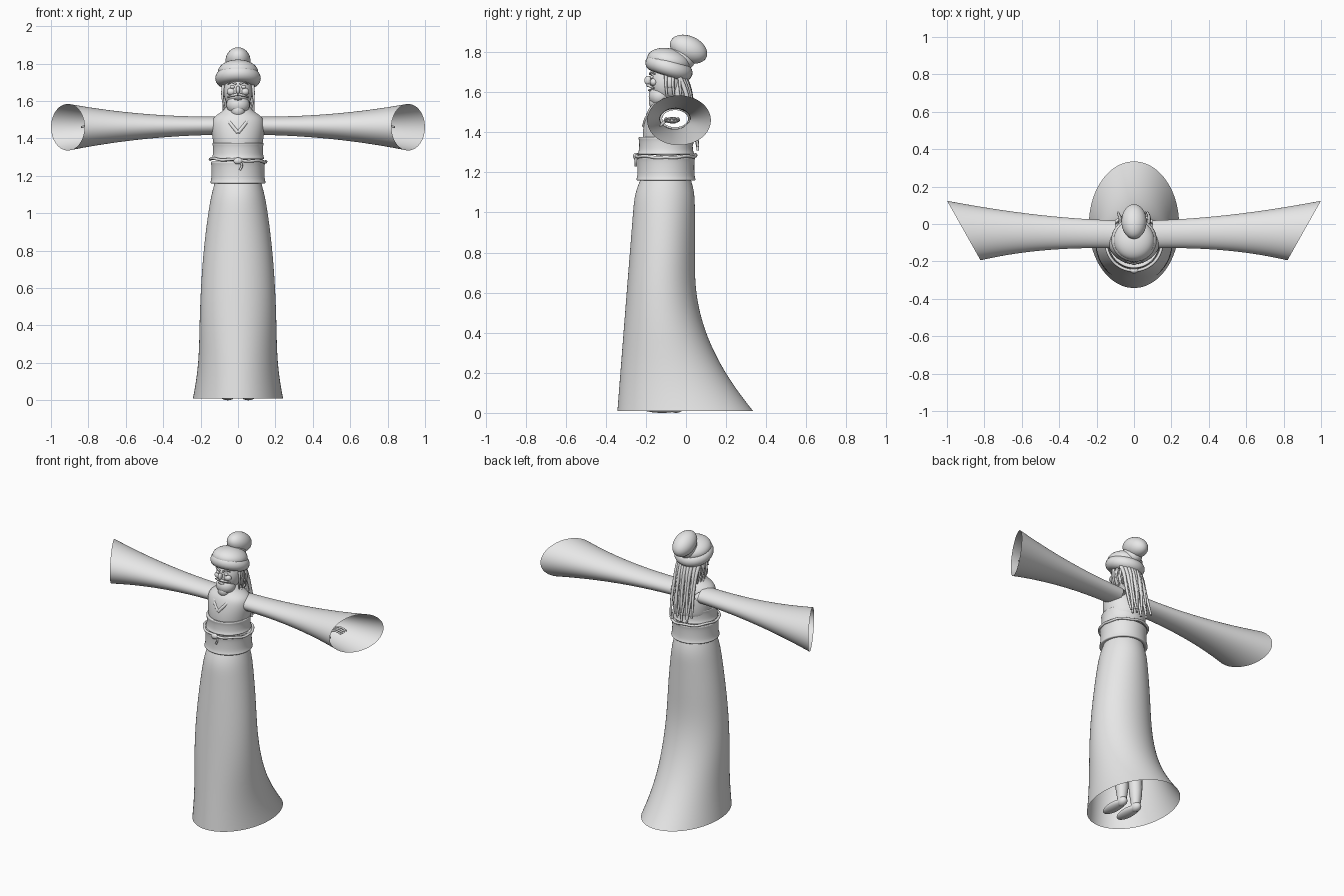
import bpy, bmesh
from math import sin, cos, pi, radians
from mathutils import Vector

cube = bpy.data.objects.get("Cube")
if cube:
    bpy.data.objects.remove(cube, do_unlink=True)

grey = (.8, .8, .8, 1)
clay = bpy.data.materials.new("plain_grey")
clay.use_nodes = True
clay.diffuse_color = grey
clay.node_tree.nodes["Principled BSDF"].inputs["Base Color"].default_value = grey

SIDES = 32
ANGLES = [2 * pi * step / SIDES for step in range(SIDES)]


def add(name, data):
    """Link new data to the scene as a grey object."""
    part = bpy.data.objects.new(name, data)
    bpy.context.collection.objects.link(part)
    data.materials.append(clay)
    return part


def mesh_part(name, bm):
    """Turn a bmesh into a smooth shaded part."""
    bmesh.ops.recalc_face_normals(bm, faces=bm.faces)
    mesh = bpy.data.meshes.new(name)
    bm.to_mesh(mesh)
    bm.free()
    mesh.shade_smooth()
    return add(name, mesh)


def loft(name, rings, closed=False):
    """Skin a list of point rings, optionally capping both ends."""
    bm = bmesh.new()
    loops = [[bm.verts.new(point) for point in ring] for ring in rings]
    for low, high in zip(loops, loops[1:]):
        for i in range(SIDES):
            bm.faces.new((low[i - 1], low[i], high[i], high[i - 1]))
    if closed:
        bm.faces.new(loops[0])
        bm.faces.new(loops[-1])
    part = mesh_part(name, bm)
    smooth = part.modifiers.new("smooth", "SUBSURF")
    smooth.levels = smooth.render_levels = 2
    return part


def level_ring(z, middle, half_width, half_depth):
    """Horizontal oval around the body."""
    return [(half_width * cos(a), middle + half_depth * sin(a), z) for a in ANGLES]


def arm_ring(x, slant, y, z, depth, height):
    """Upright oval across an arm, slanted so the back reaches further out."""
    return [(x + slant * cos(a), y + depth * cos(a), z + height * sin(a)) for a in ANGLES]


def ball(name, position, radii, tilt=0):
    """Ellipsoid tipped about the sideways axis."""
    bm = bmesh.new()
    bmesh.ops.create_uvsphere(bm, u_segments=SIDES, v_segments=20, radius=1)
    part = mesh_part(name, bm)
    part.location, part.scale = position, radii
    part.rotation_euler.x = radians(tilt)
    return part


def cord(name, points, radius, end_scale=1, cyclic=False):
    """Round tapering cord through a few points."""
    curve = bpy.data.curves.new(name, "CURVE")
    curve.dimensions = "3D"
    curve.bevel_depth, curve.bevel_resolution, curve.resolution_u = radius, 3, 8
    curve.use_fill_caps = True
    spline = curve.splines.new("BEZIER")
    last = len(points) - 1
    spline.bezier_points.add(last)
    for i, (knot, point) in enumerate(zip(spline.bezier_points, points)):
        knot.co = point
        knot.handle_left_type = knot.handle_right_type = "AUTO"
        knot.radius = 1 + (end_scale - 1) * i / last
    spline.use_cyclic_u = cyclic
    return add(name, curve)


def robe_ring(z):
    """Robe flares at the hem and its back sweeps out into a train."""
    train = max(0, 1 - z / .7) ** 2
    hem = max(0, 1 - z / .3) ** 2
    front, back = .08 * z - .345, .045 + .3 * train
    half_width = .21 - .05 * z ** 3 + .035 * hem
    return level_ring(z, (front + back) / 2, half_width, (back - front) / 2)


# Long robe, open at the hem
robe_heights = [.01, .02] + [step / 10 for step in range(1, 12)]
loft("robe", [robe_ring(z) for z in robe_heights] + [level_ring(1.18, -.1, .12, .12)])

# Torso, with a passage between the two sleeves
torso = [(1.3, .12, .12), (1.36, .13, .13), (1.42, .14, .127), (1.48, .145, .115),
         (1.52, .13, .1), (1.55, .07, .07), (1.6, .05, .06)]
body = loft("torso", [level_ring(z, -.088, width, depth) for z, width, depth in torso], closed=True)
passage = loft("sleeve_passage_cutter",
               [arm_ring(x, 0, -.055, 1.468, .066, .044) for x in (-.3, 0, .3)], closed=True)
passage.hide_render = passage.hide_viewport = True
cut = body.modifiers.new("passage", "BOOLEAN")
cut.operation, cut.object, cut.solver = "DIFFERENCE", passage, "EXACT"


def sash(name, bottom, top, width):
    """Wrapped band with a rolled rim at each edge."""
    rim = .01
    shape = [(bottom + rim, -.02), (bottom, 0), (bottom + rim, rim), (bottom + 2 * rim, 0),
             (top - 2 * rim, 0), (top - rim, rim / 2), (top, 0), (top - rim, -.02)]
    loft(name, [level_ring(z, -.1, width + out, width + out) for z, out in shape])


# Waist sash in two bands, tied with a rope
sash("lower_sash", 1.155, 1.28, .142)
sash("upper_sash", 1.285, 1.38, .134)
belt = [(x, y, 1.284 - x / 20 + sin(5 * i) / 300)
        for i, (x, y, z) in enumerate(level_ring(0, -.1, .149, .149))]
cord("rope_belt", belt, .008, cyclic=True)
knot = Vector((0, -.25, 1.28))
ball("belt_knot", knot, (.024, .014, .018))
cord("belt_end", [knot, knot + Vector((.02, 0, -.02)), knot + Vector((.01, 0, -.05))], .006)

# Everything that comes in mirrored pairs
face = Vector((0, -.18, 1.65))
for side, label in ((1, "left_"), (-1, "right_")):

    def place(x, y, z, origin=Vector()):
        return origin + Vector((side * x, y, z))

    # Wide sleeve widening to a slanted mouth
    rings = []
    for step in range(11):
        t = step / 10
        flare = t * t
        rings.append(arm_ring(side * (.1 + .81 * t), side * .09 * flare, .02 * t - .055,
                              1.468 - .008 * t, .075 + .085 * flare, .049 + .076 * flare))
    loft(label + "sleeve", rings)

    # Hand inside the sleeve
    palm = place(.73, -.07, 1.46)
    ball(label + "palm", palm, (.05, .04, .015))
    cord(label + "wrist", [place(-.12, .01, 0, palm), palm], .018)
    for finger in range(4):
        y = .02 * finger - .03
        cord(label + "finger", [place(.03, y, 0, palm), place(.07, y, .01, palm),
                                place(.11, y, 0, palm)], .008, .6)
    cord(label + "thumb", [place(0, -.03, 0, palm), place(.05, -.06, -.03, palm)], .009, .6)

    # Crossed collar edge
    cord(label + "collar", [place(.07, -.07, 1.55), place(.07, -.13, 1.53),
                            place(.04, -.19, 1.48), place(0, -.21, 1.43)], .01)

    # Leg and bare foot under the robe
    ankle = place(.055, -.05, .03)
    cord(label + "leg", [ankle, place(0, 0, .1, ankle), place(.01, -.04, .5, ankle)], .027, 2)
    ball(label + "heel", ankle, (.03, .04, .03))
    ball(label + "foot", place(0, -.07, -.005, ankle), (.04, .1, .025))

    # Face details
    ball(label + "eye", place(.03, .01, .025, face), (.014, .01, .009))
    cord(label + "eyebrow", [place(.01, 0, .04, face), place(.03, .005, .05, face),
                             place(.055, .025, .04, face)], .006, .5)
    ball(label + "cheek", place(.035, .02, 0, face), (.025, .02, .02))
    ball(label + "ear", place(.075, .1, 0, face), (.01, .02, .03))
    cord(label + "moustache", [place(0, -.01, -.015, face), place(.03, 0, -.02, face),
                               place(.055, .02, -.03, face)], .009, .4)
    for lock in range(3):
        y = .08 + .035 * lock
        cord(label + "side_lock", [place(.078, y, .04, face), place(.083, y, -.02, face),
                                   place(.07, y + .01, -.1, face)], .009, .5)

# Head and beard
ball("head", face + Vector((0, .085, 0)), (.076, .085, .1))
ball("nose", face + Vector((0, -.01, .01)), (.012, .018, .022), tilt=-15)
ball("lower_lip", face + Vector((0, 0, -.04)), (.022, .01, .006))
ball("beard", face + Vector((0, .05, -.07)), (.062, .056, .055))
ball("beard_tip", face + Vector((0, .035, -.1)), (.04, .04, .04))

# Hat with a rolled brim and a bulging top leaning backward
bpy.ops.mesh.primitive_torus_add(major_radius=.08, minor_radius=.042, major_segments=SIDES,
                                 minor_segments=16, location=(0, -.085, 1.722),
                                 rotation=(radians(-18), 0, 0))
brim = bpy.context.object
brim.name = "hat_brim"
brim.data.materials.append(clay)
brim.data.shade_smooth()
ball("hat_crown", (0, -.085, 1.755), (.108, .11, .064), tilt=-12)
ball("hat_neck", (0, -.02, 1.775), (.06, .07, .055), tilt=-35)
ball("hat_top", (0, .013, 1.815), (.067, .098, .065), tilt=-25)

# Long hair strands falling over the back
ball("back_hair", (0, -.035, 1.61), (.065, .045, .1))
for strand in range(-4, 5):
    spread = strand / 4
    length = .38 - .02 * (strand % 3)
    path = []
    for step in range(6):
        t = step / 5
        sway = t * sin(3 * strand + 4 * t) / 100
        path.append((.075 * spread + sway,
                     .07 * t ** .6 - .01 - .03 * spread ** 2 * (1 - t), 1.69 - length * t))
    cord("hair_strand", path, .013, .5)
